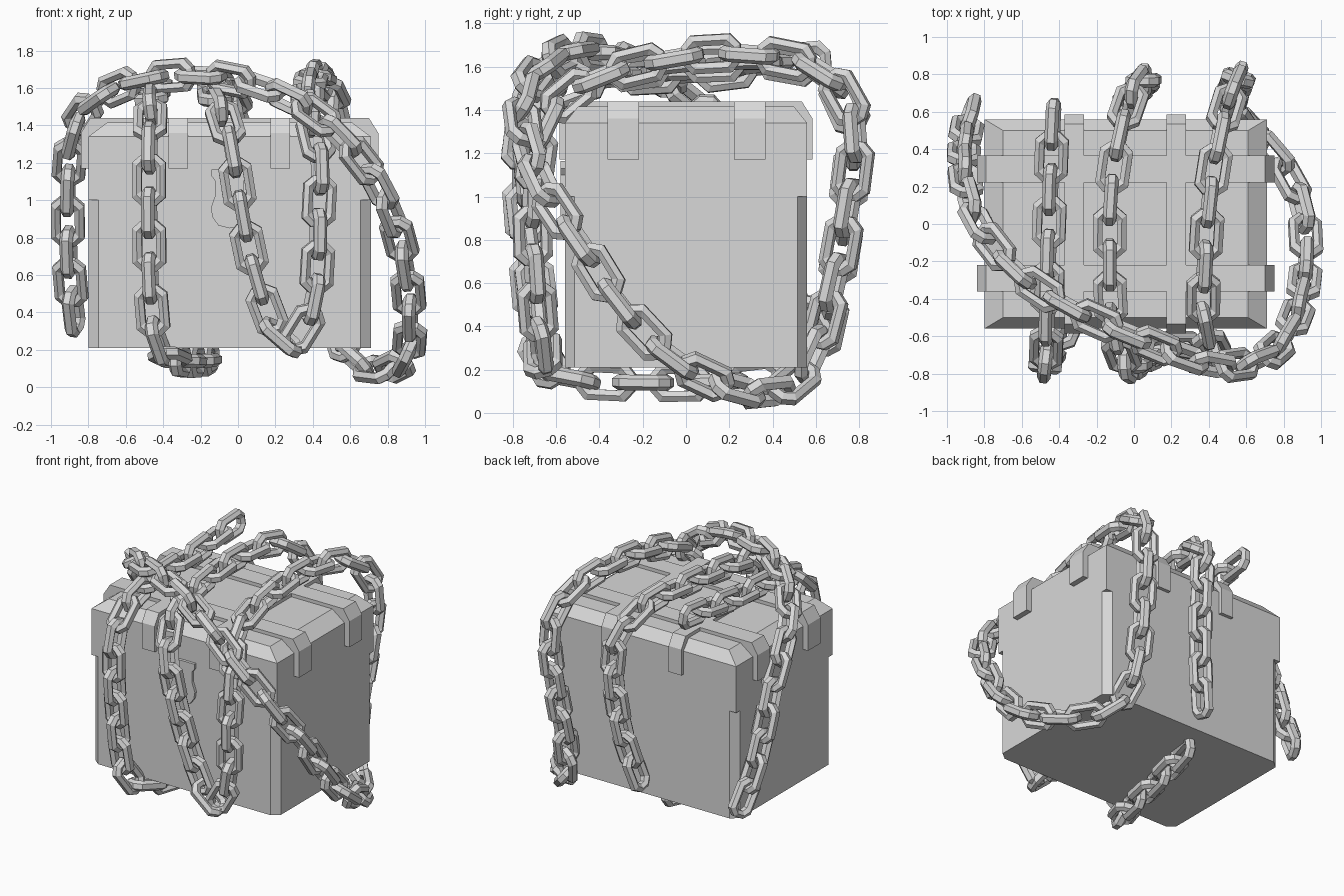
import bpy, bmesh, math
from mathutils import Vector, Matrix

if "Cube" in bpy.data.objects:
    bpy.data.objects.remove(bpy.data.objects["Cube"])

grey = bpy.data.materials.new("plain_grey")
grey.diffuse_color = (0.69, 0.69, 0.69, 1)
grey.use_nodes = True
grey.node_tree.nodes["Principled BSDF"].inputs["Base Color"].default_value = grey.diffuse_color


def make_object(name, bm):
    bmesh.ops.recalc_face_normals(bm, faces=bm.faces)
    mesh = bpy.data.meshes.new(name)
    bm.to_mesh(mesh)
    bm.free()
    mesh.materials.append(grey)
    obj = bpy.data.objects.new(name, mesh)
    bpy.context.collection.objects.link(obj)
    return obj


def loft(name, rings):
    """Closed solid through a list of matching point rings."""
    bm = bmesh.new()
    loops = [[bm.verts.new(p) for p in ring] for ring in rings]
    for a, b in zip(loops, loops[1:]):
        for i in range(len(a)):
            j = (i + 1) % len(a)
            bm.faces.new((a[i], a[j], b[j], b[i]))
    bm.faces.new(loops[0])
    bm.faces.new(loops[-1])
    return make_object(name, bm)


# ---- chest ----
X0, X1, Y = -0.80, 0.71, 0.56
CX = (X0 + X1) / 2


def rect(z, dx=0.0, dy=0.0):
    return [(X0 + dx, -Y + dy, z), (X1 - dx, -Y + dy, z),
            (X1 - dx, Y - dy, z), (X0 + dx, Y - dy, z)]


def cut_rect(z, c=0.055, d=0.045):
    return [(X0 + c, -Y, z), (X1 - c, -Y, z), (X1, -Y + d, z), (X1, Y - d, z),
            (X1 - c, Y, z), (X0 + c, Y, z), (X0, Y - d, z), (X0, -Y + d, z)]


loft("chest_body", [cut_rect(0.21), cut_rect(1.0)])
loft("chest_lid", [rect(1.0), rect(1.34), rect(1.415, 0.1, 0.06)])


# ---- straps folded over the lid ----
def strap_profile(half, thick, slope):
    """Half-width, thickness and corner slope give a folded band profile."""
    side = [(half + thick, 1.17), (half + thick, 1.36), (half + thick - 0.05, 1.44)]
    inner = [(half - slope, 1.41), (half, 1.34), (half, 1.17)]
    left = [(-u, z) for u, z in reversed(side)]
    left_in = [(-u, z) for u, z in reversed(inner)]
    return side + left + left_in + inner


for n, x in enumerate((-0.32, 0.225)):
    prof = strap_profile(Y, 0.025, 0.06)
    loft(f"long_strap_{n}", [[(x + s, u, z) for u, z in prof] for s in (-0.052, 0.052)])
for n, y in enumerate((-0.29, 0.295)):
    prof = strap_profile((X1 - X0) / 2, 0.04, 0.1)
    loft(f"cross_strap_{n}", [[(CX + u, y + s, z) for u, z in prof] for s in (-0.072, 0.072)])

# ---- shield-shaped lock plate ----
half = [(0.097, 1.165), (0.097, 1.13), (0.075, 1.1), (0.075, 1.03), (0.1, 0.96),
        (0.092, 0.91), (0.06, 0.865)]
shield = [(CX + u, z) for u, z in half] + [(CX, 0.85)]
shield += [(CX - u, z) for u, z in reversed(half)]
loft("lock_plate", [[(x, y, z) for x, z in shield] for y in (-0.58, -0.555)])


# ---- chains ----
def sample_path(points, steps=24):
    """Catmull-Rom samples through the control points."""
    p = [Vector(q) for q in points]
    p = [2 * p[0] - p[1]] + p + [2 * p[-1] - p[-2]]
    out = []
    for a, b, c, d in zip(p, p[1:], p[2:], p[3:]):
        for k in range(steps):
            t = k / steps
            out.append(0.5 * (2 * b + (c - a) * t + (2 * a - 5 * b + 4 * c - d) * t * t
                              + (3 * b - a - 3 * c + d) * t ** 3))
    return out + [p[-2]]


# Link: a stretched octagon swept with a six-sided section
L, W, CUT = 0.113, 0.064, 0.036
OUTLINE = [(L, W - CUT), (L - CUT, W), (CUT - L, W), (-L, W - CUT),
           (-L, CUT - W), (CUT - L, -W), (L - CUT, -W), (L, CUT - W)]
SECTION = [(0.025, 0.018), (0, 0.036), (-0.025, 0.018),
           (-0.025, -0.018), (0, -0.036), (0.025, -0.018)]


def add_link(bm, mat):
    rings = []
    for u, v in OUTLINE:
        rings.append([bm.verts.new(mat @ Vector((u * (1 + r / L), v * (1 + r / W), h)))
                      for r, h in SECTION])
    for i in range(8):
        a, b = rings[i], rings[(i + 1) % 8]
        for k in range(6):
            m = (k + 1) % 6
            bm.faces.new((a[k], a[m], b[m], b[k]))


def chain(name, points, pitch=0.175, first=0):
    path = sample_path(points)
    run = [0.0]
    for a, b in zip(path, path[1:]):
        run.append(run[-1] + (b - a).length)

    def at(s):
        s = min(max(s, 0), run[-1])
        i = next((k for k in range(1, len(run)) if run[k] >= s), len(run) - 1)
        return path[i - 1].lerp(path[i], (s - run[i - 1]) / (run[i] - run[i - 1]))

    count = round(run[-1] / pitch)
    step = run[-1] / count
    bm = bmesh.new()
    for n in range(count):
        s = (n + 0.5) * step
        a, b = at(s - step / 2), at(s + step / 2)
        pos = at(s).lerp((a + b) / 2, 0.5)
        t = (b - a).normalized()
        # Outward direction, pulled towards the nearest chest side
        out = Vector((((pos.x - CX) / 0.9) ** 3, (pos.y / 0.78) ** 3,
                      ((pos.z - 0.8) / 0.8) ** 3))
        side = t.cross(out).normalized()
        up = side.cross(t)
        wide, flat = (side, up) if (n + first) % 2 == 0 else (up, -side)
        mat = Matrix((t, wide, flat)).transposed().to_4x4()
        mat.translation = pos
        add_link(bm, mat)
    make_object(name, bm)


# Long chain: left side, over the front, under the corner, twice over the lid
chain("long_chain", [
    (-0.87, 0.62, 0.33), (-0.90, 0.48, 0.6), (-0.91, 0.37, 0.9), (-0.905, 0.27, 1.15),
    (-0.88, 0.12, 1.35), (-0.80, -0.05, 1.5), (-0.6, -0.28, 1.62), (-0.3, -0.47, 1.67),
    (0, -0.6, 1.64), (0.3, -0.72, 1.53), (0.5, -0.76, 1.39), (0.7, -0.71, 1.16),
    (0.8, -0.62, 0.97), (0.87, -0.48, 0.77), (0.91, -0.32, 0.52), (0.92, -0.1, 0.28),
    (0.89, 0.12, 0.15), (0.77, 0.34, 0.09), (0.62, 0.50, 0.14), (0.54, 0.60, 0.3),
    (0.52, 0.67, 0.55), (0.54, 0.73, 0.85), (0.56, 0.785, 1.25), (0.54, 0.74, 1.45),
    (0.49, 0.61, 1.59), (0.44, 0.38, 1.65), (0.40, 0.1, 1.66), (0.38, -0.2, 1.61),
    (0.37, -0.45, 1.53), (0.40, -0.62, 1.39), (0.44, -0.69, 1.2), (0.43, -0.71, 0.9),
    (0.425, -0.7, 0.65), (0.39, -0.68, 0.4), (0.26, -0.66, 0.22), (0.16, -0.67, 0.4),
    (0.08, -0.7, 0.65), (0.02, -0.74, 0.95), (-0.03, -0.76, 1.25), (-0.07, -0.69, 1.43),
    (-0.12, -0.5, 1.53), (-0.13, -0.1, 1.60), (-0.12, 0.2, 1.62), (-0.07, 0.5, 1.61),
    (-0.01, 0.69, 1.5), (0.05, 0.77, 1.3), (0.05, 0.75, 1.0), (0.01, 0.70, 0.65),
    (-0.07, 0.63, 0.32)])

# Short chain: over the lid, down the front and under the chest
chain("short_chain", [
    (-0.43, 0.62, 1.63), (-0.44, 0.4, 1.61), (-0.45, 0.1, 1.57), (-0.46, -0.2, 1.56),
    (-0.465, -0.5, 1.52), (-0.47, -0.69, 1.41), (-0.475, -0.76, 1.2), (-0.475, -0.75, 0.9),
    (-0.47, -0.72, 0.6), (-0.45, -0.69, 0.32), (-0.40, -0.61, 0.18), (-0.33, -0.45, 0.15),
    (-0.25, -0.1, 0.14), (-0.17, 0.25, 0.15), (-0.14, 0.40, 0.17)], first=1)
